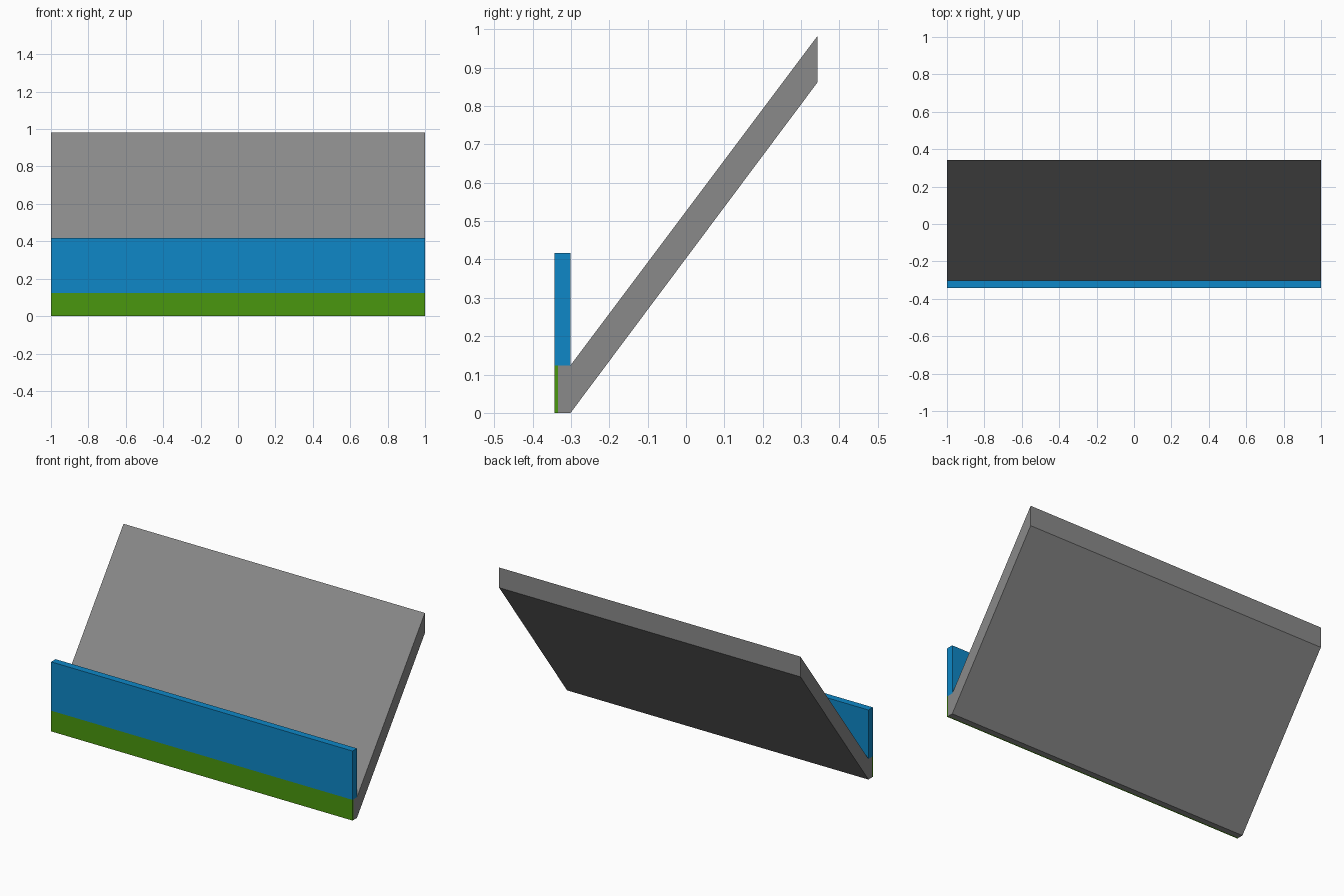
import bpy

if "Cube" in bpy.data.objects:
    bpy.data.objects.remove(bpy.data.objects["Cube"])


def srgb(r, g, b):
    conv = lambda c: c / 12.92 if c <= 0.04045 else ((c + 0.055) / 1.055) ** 2.4
    return tuple(conv(c / 255) for c in (r, g, b)) + (1.0,)


def material(name, rgb):
    m = bpy.data.materials.new(name)
    m.diffuse_color = srgb(*rgb)
    m.use_nodes = True
    m.node_tree.nodes["Principled BSDF"].inputs["Base Color"].default_value = m.diffuse_color
    return m


def extrude_profile(name, yz, mat, half=1.0):
    """Extrude a side profile (y, z) along x, from -half to half."""
    n = len(yz)
    verts = [(x, y, z) for x in (-half, half) for y, z in yz]
    faces = [tuple(reversed(range(n))), tuple(range(n, 2 * n))]
    faces += [(i, (i + 1) % n, n + (i + 1) % n, n + i) for i in range(n)]
    mesh = bpy.data.meshes.new(name)
    mesh.from_pydata(verts, [], faces)
    mesh.materials.append(mat)
    obj = bpy.data.objects.new(name, mesh)
    bpy.context.collection.objects.link(obj)
    return obj


FRONT, STRIP, INNER, BACK = -0.343, -0.334, -0.301, 0.343
SILL = 0.124

gray = material("gray", (138, 138, 138))
blue = material("blue", (14, 135, 199))
green = material("green", (74, 151, 14))

# Sloping slab with its short flat foot
extrude_profile("sloped_slab", [(STRIP, 0), (INNER, 0), (BACK, 0.862),
                                (BACK, 0.983), (INNER, SILL), (STRIP, SILL)], gray)

# Green strip along the bottom of the front
extrude_profile("front_strip", [(FRONT, 0), (STRIP, 0),
                                (STRIP, SILL), (FRONT, SILL)], green)

# Upright blue panel above the strip
extrude_profile("front_panel", [(FRONT, SILL), (INNER, SILL),
                                (INNER, 0.417), (FRONT, 0.417)], blue)
